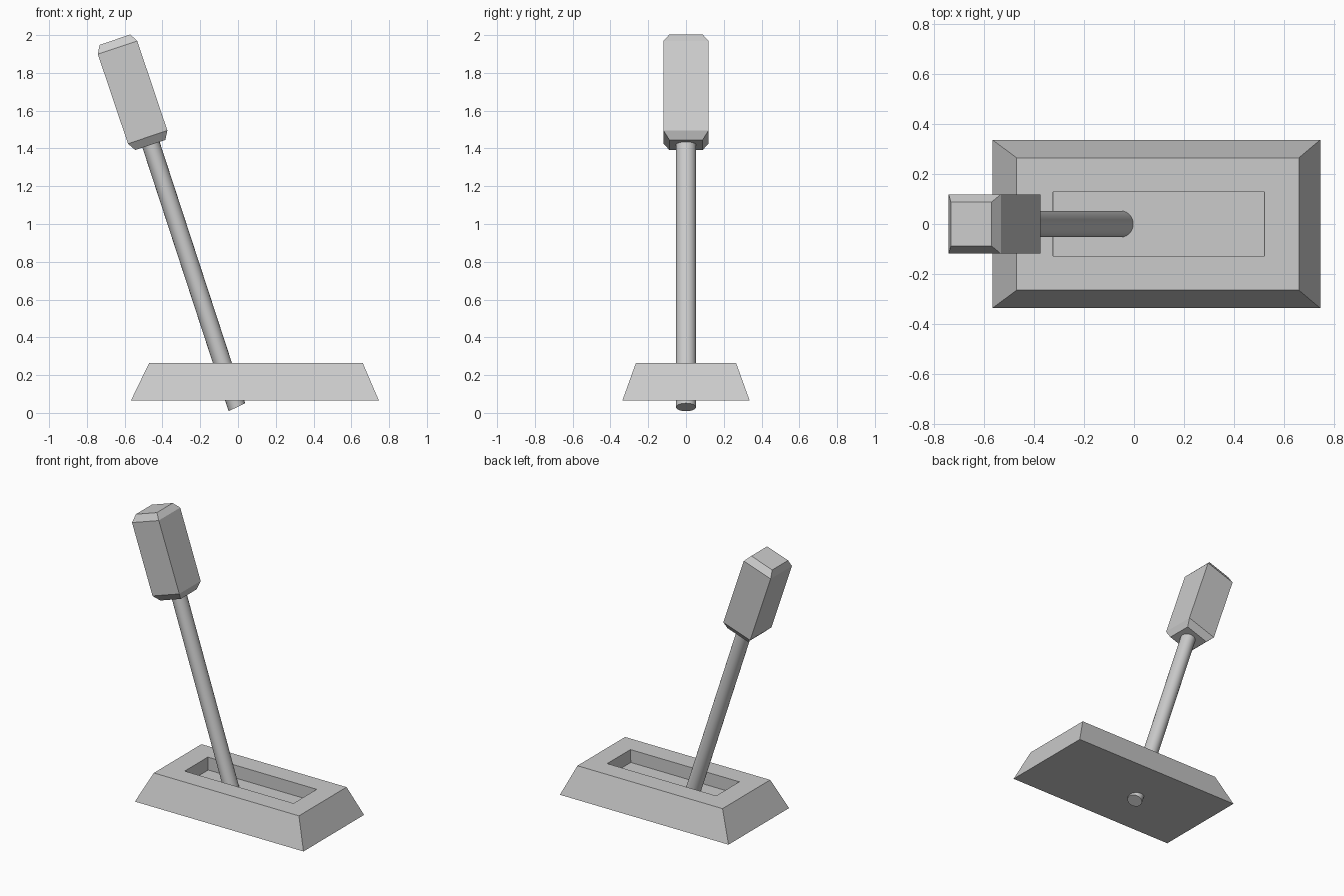
import bpy, bmesh, math
from mathutils import Matrix, Vector

if "Cube" in bpy.data.objects:
    bpy.data.objects.remove(bpy.data.objects["Cube"])


def rect(x0, x1, y, z):
    return [(x0, -y, z), (x1, -y, z), (x1, y, z), (x0, y, z)]


def loft(name, rings, matrix=None):
    """Join stacked rings of equal point count and cap both ends."""
    bm = bmesh.new()
    loops = [[bm.verts.new(p) for p in ring] for ring in rings]
    n = len(loops[0])
    for a, b in zip(loops, loops[1:]):
        for i in range(n):
            j = (i + 1) % n
            bm.faces.new((a[i], a[j], b[j], b[i]))
    bm.faces.new(loops[0][::-1])
    bm.faces.new(loops[-1])
    if matrix:
        bm.transform(matrix)
    bmesh.ops.recalc_face_normals(bm, faces=bm.faces)
    mesh = bpy.data.meshes.new(name)
    bm.to_mesh(mesh)
    bm.free()
    obj = bpy.data.objects.new(name, mesh)
    bpy.context.collection.objects.link(obj)
    return obj


# Sloped base with a sunken slot
loft("base", [
    rect(-0.567, 0.746, 0.337, 0.065),
    rect(-0.47, 0.66, 0.265, 0.265),
    rect(-0.325, 0.523, 0.129, 0.265),
    rect(-0.322, 0.520, 0.129, 0.175),
])

# Leaning round shaft, its lower end cut at a slightly steeper slant
low, high = Vector((-0.006, 0, 0.03)), Vector((-0.467, 0, 1.44))
lean = math.atan2(low.x - high.x, high.z - low.z)
length = (high - low).length
SIDES = 24


def circle(z, slant=0.0):
    pts = []
    for i in range(SIDES):
        a = 2 * math.pi * i / SIDES
        x = 0.048 * math.cos(a)
        pts.append((x, 0.053 * math.sin(a), z + slant * x))
    return pts


shaft = loft("lever_shaft", [circle(0, 0.14), circle(length)],
             Matrix.Translation(low) @ Matrix.Rotation(-lean, 4, 'Y'))
bpy.context.view_layer.objects.active = shaft
shaft.select_set(True)
bpy.ops.object.shade_smooth_by_angle(angle=math.radians(35))

# Boxy handle with chamfered ends
loft("lever_handle", [
    rect(-0.084, 0.084, 0.088, -0.294),
    rect(-0.11, 0.11, 0.119, -0.25),
    rect(-0.11, 0.11, 0.119, 0.25),
    rect(-0.086, 0.086, 0.088, 0.294),
], Matrix.Translation((-0.558, 0, 1.697)) @ Matrix.Rotation(math.radians(-18.6), 4, 'Y'))
